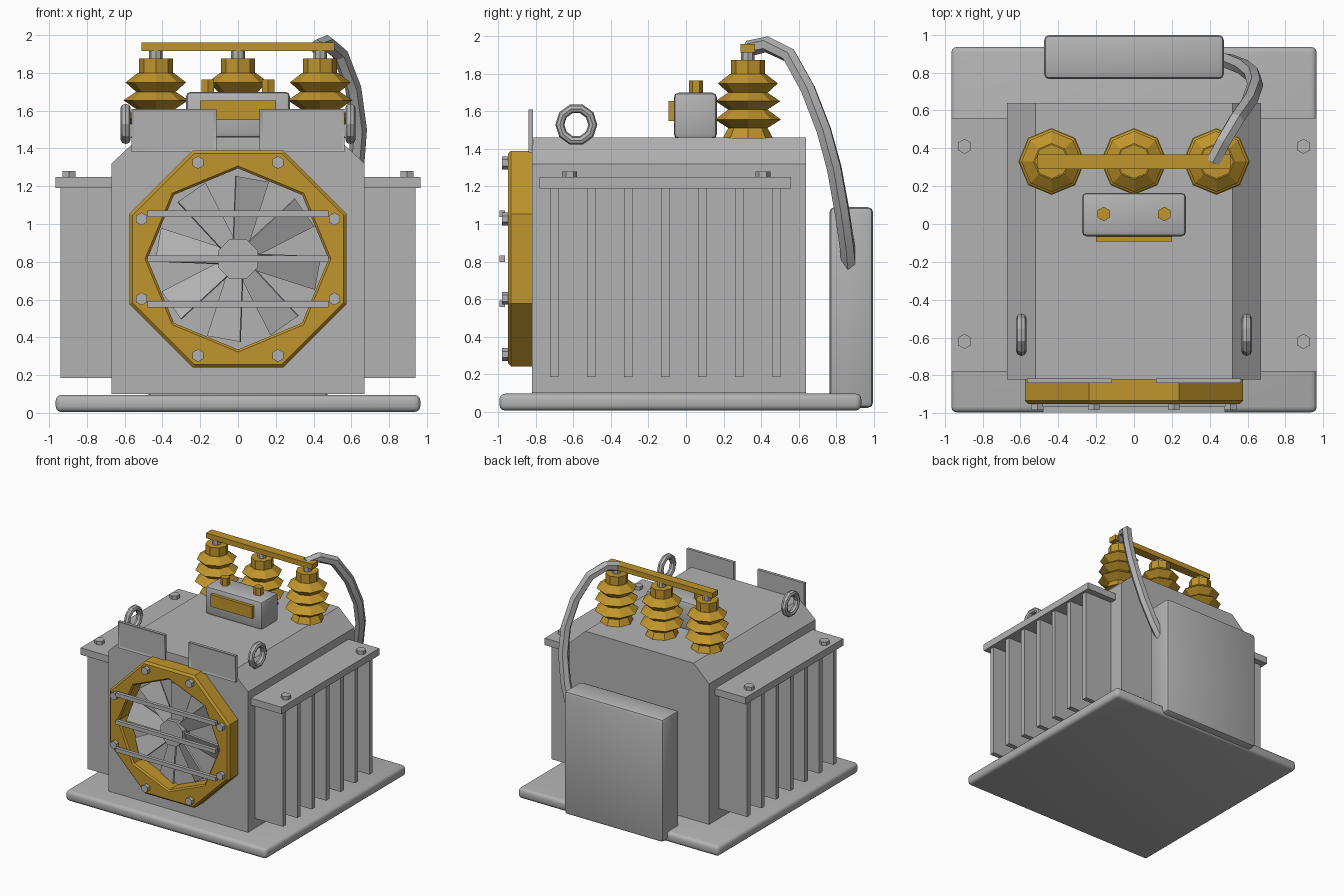
import bpy, bmesh, math
from mathutils import Matrix, Vector

if "Cube" in bpy.data.objects:
    bpy.data.objects.remove(bpy.data.objects["Cube"])


def material(name, rgb):
    m = bpy.data.materials.new(name)
    m.diffuse_color = (*rgb, 1)
    m.use_nodes = True
    m.node_tree.nodes["Principled BSDF"].inputs["Base Color"].default_value = m.diffuse_color
    return m


GREY = material("grey_metal", (0.45, 0.45, 0.45))
GOLD = material("gold_metal", (0.53, 0.30, 0.025))


def finish(name, bm, mat, bevel=0, segments=2, angle=30):
    if bevel:
        sharp = [e for e in bm.edges if e.calc_face_angle(0) > 0.3]
        bmesh.ops.bevel(bm, geom=sharp, offset=bevel, segments=segments,
                        profile=0.5, affect='EDGES', clamp_overlap=True)
    bmesh.ops.recalc_face_normals(bm, faces=bm.faces)
    me = bpy.data.meshes.new(name)
    bm.to_mesh(me)
    bm.free()
    me.materials.append(mat)
    me.shade_smooth()
    me.set_sharp_from_angle(angle=math.radians(angle))
    ob = bpy.data.objects.new(name, me)
    bpy.context.collection.objects.link(ob)
    return ob


def box(name, x, y, z, mat=GREY, bevel=0, segments=2):
    bm = bmesh.new()
    bmesh.ops.create_cube(bm, size=1)
    for v in bm.verts:
        for i, (a, b) in enumerate((x, y, z)):
            v.co[i] = a if v.co[i] < 0 else b
    return finish(name, bm, mat, bevel, segments)


def loft(name, loops, mat, closed=False, bevel=0, angle=25):
    """Skin a list of equal point loops; closed joins last to first."""
    bm = bmesh.new()
    rows = [[bm.verts.new(p) for p in loop] for loop in loops]
    n = len(rows[0])
    pairs = list(zip(rows, rows[1:])) + ([(rows[-1], rows[0])] if closed else [])
    for a, b in pairs:
        for i in range(n):
            j = (i + 1) % n
            bm.faces.new((a[i], a[j], b[j], b[i]))
    if not closed:
        bm.faces.new(rows[0])
        bm.faces.new(rows[-1])
    return finish(name, bm, mat, bevel, 2, angle)


def lathe(name, centre, profile, sides, mat, axis='Z', turn=0):
    """Faceted solid of revolution from (radius, height) pairs."""
    loops = []
    for r, h in profile:
        loop = []
        for i in range(sides):
            t = math.tau * i / sides + turn
            a, b = r * math.cos(t), r * math.sin(t)
            p = (a, b, h) if axis == 'Z' else (a, -h, b)
            loop.append(Vector(centre) + Vector(p))
        loops.append(loop)
    return loft(name, loops, mat)


# Base plate and chamfered tank
box("base_plate", (-.965, .965), (-.995, .935), (0.005, .095), bevel=.03, segments=3)
section = [(-.67, .1), (.67, .1), (.67, 1.32), (.52, 1.46), (-.52, 1.46), (-.67, 1.32)]
loft("tank", [[(x, y, z) for x, z in section] for y in (-.82, .64)], GREY, bevel=.02, angle=40)

# Rear control cabinet
box("rear_cabinet", (-.475, .475), (.765, .998), (.02, 1.09), bevel=.028)

# Radiators: cover, fins and cover bolts on both sides
for s, side in ((-1, "left"), (1, "right")):
    box(f"{side}_radiator_cover", sorted((s * .6, s * .965)), (-.78, .56), (1.19, 1.25))
    for i in range(7):
        y = -.703 + i * .1975
        box(f"{side}_radiator_fin", sorted((s * .6, s * .94)), (y - .022, y + .022), (.185, 1.19))
    for y in (-.62, .41):
        lathe(f"{side}_cover_bolt", (s * .895, y, 1.25), [(.04, 0), (.04, .03)], 6, GREY,
              turn=math.pi / 6)

    # Lifting ring
    rings = []
    for i in range(10):
        t = math.tau * i / 10
        rings.append([(s * .595 + .027 * math.sin(math.tau * k / 8),
                       -.585 + (.088 + .024 * math.cos(math.tau * k / 8)) * math.cos(t),
                       1.53 + (.088 + .024 * math.cos(math.tau * k / 8)) * math.sin(t))
                      for k in range(8)])
    loft(f"{side}_lifting_ring", rings, GREY, closed=True)

    # Framed name plate above the fan
    plate = box(f"{side}_front_plate", sorted((s * .115, s * .565)), (-.84, -.815), (1.38, 1.61))
    bm = bmesh.new()
    bm.from_mesh(plate.data)
    front = min(bm.faces, key=lambda f: f.calc_center_median().y)
    bmesh.ops.inset_region(bm, faces=[front], thickness=.022, depth=0)
    for v in front.verts:
        v.co.y += .008
    bm.to_mesh(plate.data)
    bm.free()

# Fan housing: octagonal outside, octagonal hole turned half a step
FAN_Z = .815


def octagon(apothem, y, offset):
    pts = []
    for i in range(16):
        r = apothem if (i + offset) % 2 == 0 else apothem / math.cos(math.pi / 8)
        t = i * math.pi / 8
        pts.append((r * math.cos(t), y, FAN_Z + r * math.sin(t)))
    return pts


loft("fan_housing", [octagon(.575, -.815, 0), octagon(.575, -.933, 0), octagon(.558, -.95, 0),
                     octagon(.455, -.95, 1), octagon(.443, -.938, 1), octagon(.443, -.815, 1)],
     GOLD, closed=True)

# Fan hub and eight pitched blades
lathe("fan_hub", (0, -.82, FAN_Z), [(.115, 0), (.115, .09)], 8, GREY, 'Y', math.pi / 8)
for i in range(8):
    bm = bmesh.new()
    bmesh.ops.create_cube(bm, size=1)
    for v in bm.verts:
        tip = v.co.x > 0
        v.co = Vector((.43 if tip else .09, v.co.y * .014, v.co.z * (.19 if tip else .09)))
    pitch = Matrix.Rotation(math.radians(22), 4, 'X')
    spin = Matrix.Rotation(math.radians(-80 + 45 * i), 4, 'Y')
    bm.transform(Matrix.Translation((0, -.865, FAN_Z)) @ spin @ pitch)
    finish("fan_blade", bm, GREY)

# Guard bars and housing bolts
for dz in (-.24, 0, .24):
    z = FAN_Z + dz
    box("guard_bar", (-.48, .48), (-.995, -.965), (z - .017, z + .017))
for i in range(8):
    t = math.pi / 8 + i * math.pi / 4
    lathe("housing_bolt", (.553 * math.cos(t), -.945, FAN_Z + .553 * math.sin(t)),
          [(.034, 0), (.034, .036)], 6, GREY, 'Y', math.pi / 6)

# Small terminal box with gold window and knobs
box("terminal_box", (-.275, .275), (-.065, .165), (1.455, 1.70), bevel=.025)
box("terminal_window", (-.2, .2), (-.092, -.06), (1.55, 1.655), GOLD)
for x in (-.16, .16):
    lathe("terminal_knob", (x, .053, 1.69), [(.038, 0), (.038, .075)], 6, GOLD, turn=math.pi / 6)

# Three ribbed insulators with caps and rods, joined by a bus bar
ribs = [(.135, 1.455), (.105, 1.512), (.176, 1.557), (.105, 1.61), (.172, 1.655),
        (.105, 1.70), (.16, 1.75), (.095, 1.80)]
for x in (-.435, 0, .435):
    lathe("insulator", (x, .33, 0), ribs, 8, GOLD)
    lathe("insulator_cap", (x, .33, 0), [(.09, 1.795), (.09, 1.875)], 8, GOLD)
    lathe("insulator_rod", (x, .33, 0), [(.036, 1.87), (.036, 1.925)], 8, GREY)
box("bus_bar", (-.51, .51), (.29, .368), (1.915, 1.96), GOLD)

# Cable from the bus bar down into the rear cabinet
path = [Vector(p) for p in ((.42, .33, 1.935), (.47, .43, 1.958), (.54, .55, 1.90), (.61, .65, 1.72),
                            (.64, .735, 1.50), (.625, .79, 1.30), (.575, .83, 1.08),
                            (.50, .86, .88), (.44, .87, .78))]
loops = []
for i, p in enumerate(path):
    d = (path[min(i + 1, len(path) - 1)] - path[max(i - 1, 0)]).normalized()
    u = d.cross(Vector((-.8, .6, 0))).normalized()
    w = d.cross(u)
    loops.append([p + .043 * (u * math.cos(k * math.tau / 6) + w * math.sin(k * math.tau / 6))
                  for k in range(6)])
loft("cable", loops, GREY)
